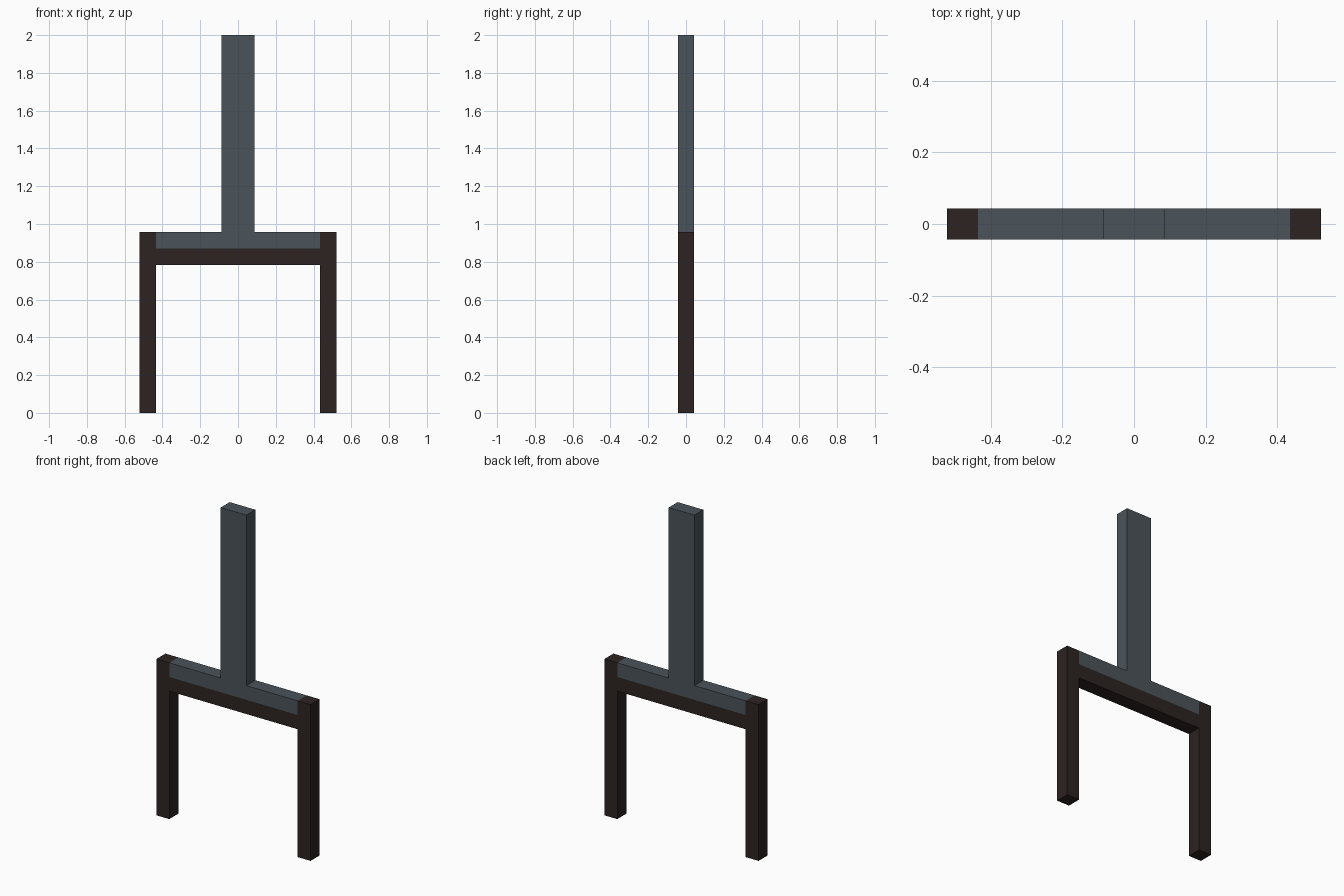
import bpy
import bmesh

U = 2 / 23  # width of one square beam

cube = bpy.data.objects.get("Cube")
if cube:
    bpy.data.objects.remove(cube, do_unlink=True)


def make_material(name, rgb):
    mat = bpy.data.materials.new(name)
    mat.use_nodes = True
    colour = (*rgb, 1)
    mat.diffuse_color = colour
    mat.node_tree.nodes["Principled BSDF"].inputs["Base Color"].default_value = colour
    return mat


def extrude_profile(name, half, mat):
    """Mirror a half outline (x, z in beam widths) and extrude it one beam deep."""
    outline = half + [(-x, z) for x, z in reversed(half)]
    bm = bmesh.new()
    face = bm.faces.new([bm.verts.new((x * U, -U / 2, z * U)) for x, z in outline])
    ext = bmesh.ops.extrude_face_region(bm, geom=[face], use_keep_orig=True)
    verts = [v for v in ext["geom"] if isinstance(v, bmesh.types.BMVert)]
    bmesh.ops.translate(bm, verts=verts, vec=(0, U, 0))
    bmesh.ops.recalc_face_normals(bm, faces=bm.faces)
    mesh = bpy.data.meshes.new(name)
    bm.to_mesh(mesh)
    bm.free()
    mesh.materials.append(mat)
    obj = bpy.data.objects.new(name, mesh)
    bpy.context.collection.objects.link(obj)
    return obj


dark_brown = make_material("dark brown", (0.026, 0.017, 0.016))
slate_grey = make_material("slate grey", (0.069, 0.087, 0.102))

# Two legs joined by a crossbar
extrude_profile("leg_frame", [(5, 9), (5, 0), (6, 0), (6, 11), (5, 11), (5, 10)], dark_brown)

# Upright post on a rail resting between the leg tops
extrude_profile("post_and_rail", [(5, 10), (5, 11), (1, 11), (1, 23)], slate_grey)
